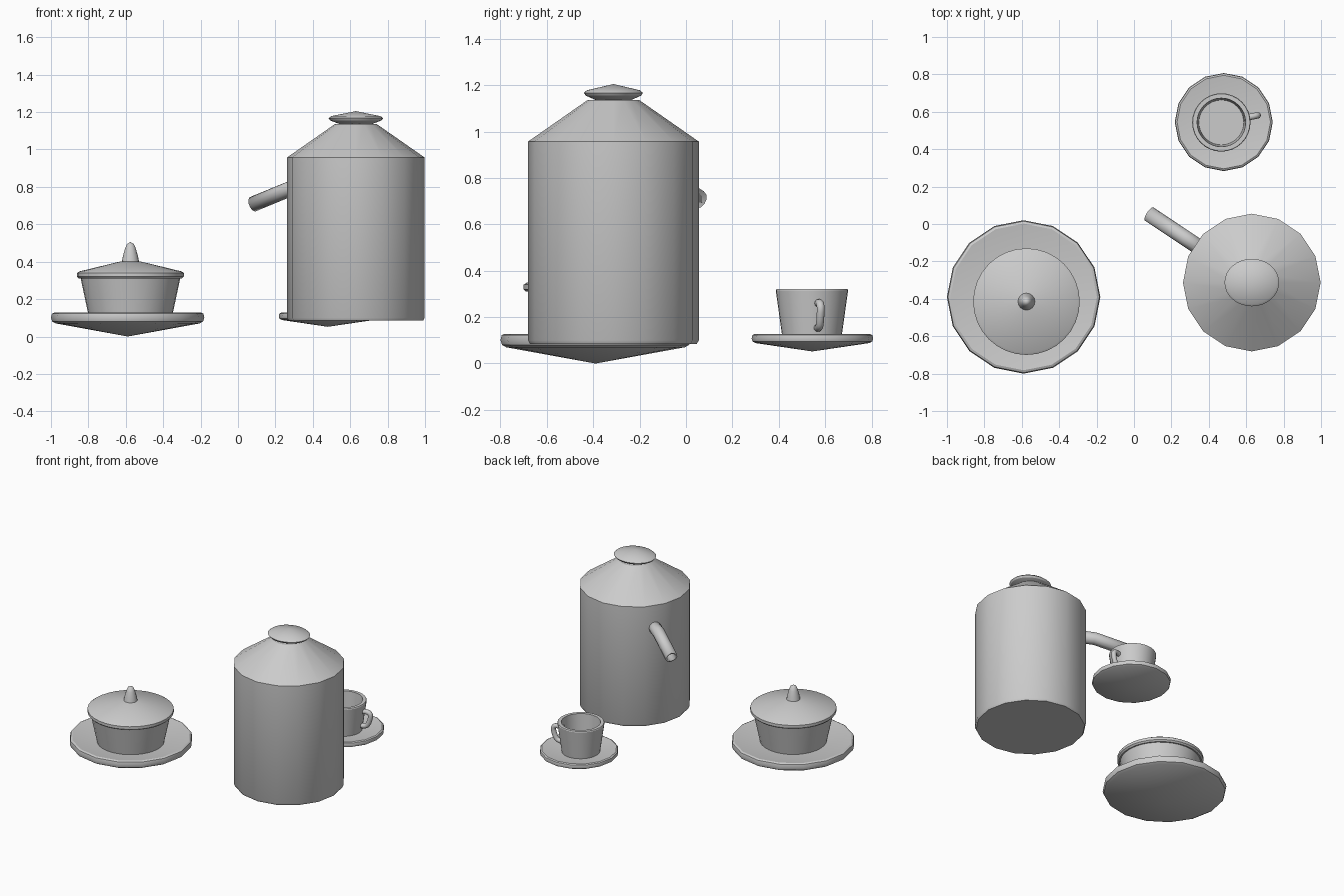
import bpy, bmesh, math
from mathutils import Vector

if "Cube" in bpy.data.objects:
    bpy.data.objects.remove(bpy.data.objects["Cube"])


def lathe(name, centre, profile, sides, stretch=(1, 1), angle=32):
    """Revolve (radius, z) points about a vertical axis; radius 0 closes to a point."""
    bm = bmesh.new()
    rings = []
    for r, z in profile:
        n = 1 if r == 0 else sides
        rings.append([bm.verts.new((r * stretch[0] * math.cos(2 * math.pi * i / sides),
                                    r * stretch[1] * math.sin(2 * math.pi * i / sides), z))
                      for i in range(n)])
    for a, b in zip(rings, rings[1:]):
        for i in range(sides):
            quad = [a[i % len(a)], a[(i + 1) % len(a)], b[(i + 1) % len(b)], b[i % len(b)]]
            bm.faces.new(list(dict.fromkeys(quad)))
    bmesh.ops.recalc_face_normals(bm, faces=bm.faces)
    me = bpy.data.meshes.new(name)
    bm.to_mesh(me)
    bm.free()
    ob = bpy.data.objects.new(name, me)
    ob.location = (centre[0], centre[1], 0)
    bpy.context.collection.objects.link(ob)
    bpy.ops.object.select_all(action='DESELECT')
    ob.select_set(True)
    bpy.context.view_layer.objects.active = ob
    bpy.ops.object.shade_smooth_by_angle(angle=math.radians(angle))
    return ob


def tube(name, points, radius, kind='POLY', caps=True):
    """Round tube along a path."""
    cu = bpy.data.curves.new(name, 'CURVE')
    cu.dimensions = '3D'
    cu.bevel_depth = radius
    cu.bevel_resolution = 4
    cu.use_fill_caps = caps
    sp = cu.splines.new(kind)
    sp.points.add(len(points) - 1)
    for p, co in zip(sp.points, points):
        p.co = (*co, 1)
    if kind == 'NURBS':
        sp.order_u = 3
        sp.use_endpoint_u = True
        sp.resolution_u = 6
    ob = bpy.data.objects.new(name, cu)
    bpy.context.collection.objects.link(ob)
    return ob


# Sugar bowl on its plate
lathe("sugar_plate", (-0.59, -0.39),
      [(0, 0), (0.385, 0.07), (0.403, 0.08), (0.41, 0.1), (0.405, 0.122),
       (0.392, 0.128), (0, 0.07)], 16)
bowl = (-0.575, -0.415)
lathe("sugar_bowl", bowl, [(0, 0.07), (0.215, 0.07), (0.267, 0.315), (0, 0.315)], 32)
lathe("sugar_lid", bowl,
      [(0, 0.31), (0.275, 0.31), (0.285, 0.32), (0.285, 0.34), (0.273, 0.348),
       (0.05, 0.402), (0, 0.405)], 32)
lathe("lid_knob", bowl,
      [(0, 0.39), (0.047, 0.395), (0.04, 0.43), (0.029, 0.47), (0.018, 0.495),
       (0, 0.505)], 16, angle=50)

# Coffee pot
pot = Vector((0.63, -0.313, 0))
lathe("pot_body", pot,
      [(0, 0.085), (0.36, 0.085), (0.368, 0.1), (0.368, 0.957), (0.11, 1.137), (0, 1.137)], 16)
lathe("pot_lid", pot,
      [(0, 1.13), (0.09, 1.137), (0.137, 1.155), (0.146, 1.167), (0.132, 1.178), (0, 1.205)],
      32, (1, 0.87))

# Hollow spout, pointing slightly downward
out = Vector((-0.832, 0.555, 0))
spout = tube("pot_spout", [pot + out * d + Vector((0, 0, z)) for d, z in
                           ((0.3, 0.80), (0.43, 0.787), (0.66, 0.708))], 0.042, caps=False)
rim = spout.modifiers.new("wall", 'SOLIDIFY')
rim.thickness = 0.012
rim.offset = -1

# Cup and saucer
lathe("cup_saucer", (0.48, 0.545),
      [(0, 0.052), (0.245, 0.088), (0.258, 0.095), (0.262, 0.108), (0.259, 0.122),
       (0.25, 0.127), (0, 0.092)], 16)
cup = Vector((0.467, 0.543, 0))
lathe("cup", cup,
      [(0, 0.095), (0.125, 0.095), (0.156, 0.315), (0.153, 0.321), (0.13, 0.321),
       (0.12, 0.145), (0, 0.145)], 32)
side = Vector((math.cos(math.radians(11)), math.sin(math.radians(11)), 0))
tube("cup_handle", [cup + side * d + Vector((0, 0, z)) for d, z in
                    ((0.125, 0.255), (0.165, 0.265), (0.203, 0.25), (0.19, 0.19),
                     (0.165, 0.15), (0.12, 0.155))], 0.017, 'NURBS')
